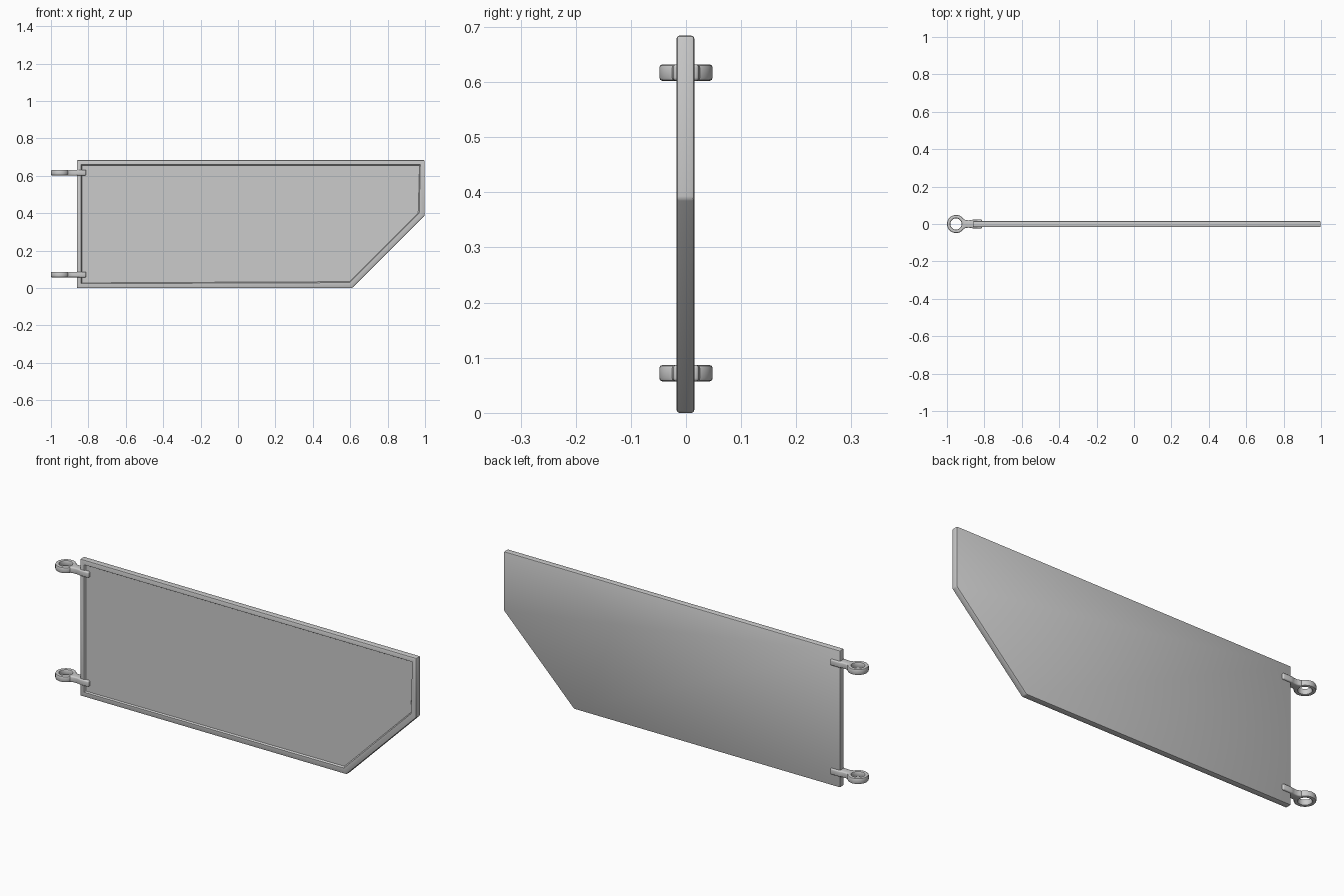
import bpy, bmesh, math

if "Cube" in bpy.data.objects:
    bpy.data.objects.remove(bpy.data.objects["Cube"])


def finish(bm, name):
    bmesh.ops.recalc_face_normals(bm, faces=bm.faces)
    me = bpy.data.meshes.new(name)
    bm.to_mesh(me)
    bm.free()
    ob = bpy.data.objects.new(name, me)
    bpy.context.collection.objects.link(ob)
    bpy.ops.object.select_all(action='DESELECT')
    ob.select_set(True)
    bpy.context.view_layer.objects.active = ob
    bpy.ops.object.shade_smooth_by_angle(angle=math.radians(35))
    return ob


def prism(points, offset, bevel, segments):
    """Extrude a 3D outline by an offset vector and round its edges."""
    bm = bmesh.new()
    face = bm.faces.new([bm.verts.new(p) for p in points])
    ext = bmesh.ops.extrude_face_region(bm, geom=[face], use_keep_orig=True)
    verts = [g for g in ext["geom"] if isinstance(g, bmesh.types.BMVert)]
    bmesh.ops.translate(bm, verts=verts, vec=offset)
    bmesh.ops.recalc_face_normals(bm, faces=bm.faces)
    bmesh.ops.bevel(bm, geom=bm.edges[:], offset=bevel, segments=segments,
                    profile=0.5, affect='EDGES')
    return bm


# Gate panel with clipped lower corner and a recessed front
outline = [(-0.862, 0), (0.61, 0), (0.998, 0.388), (0.998, 0.684), (-0.862, 0.684)]
bm = prism([(x, -0.017, z) for x, z in outline], (0, 0.032, 0), 0.005, 2)
bm.normal_update()
front = max((f for f in bm.faces if f.normal.y < -0.9), key=lambda f: f.calc_area())
bmesh.ops.inset_individual(bm, faces=[front], thickness=0.026, depth=0)
bmesh.ops.inset_individual(bm, faces=[front], thickness=0.006, depth=-0.007)
finish(bm, "gate_panel")


# Hinge eye: rounded rectangular section swept round a circle
def hinge_eye(name, z):
    ri, ro, h, c = 0.030, 0.0485, 0.015, 0.006
    section = [(ri + c, -h), (ro - c, -h), (ro - c * .3, -h + c * .3), (ro, -h + c),
               (ro, h - c), (ro - c * .3, h - c * .3), (ro - c, h), (ri + c, h),
               (ri + c * .3, h - c * .3), (ri, h - c), (ri, c - h), (ri + c * .3, c * .3 - h)]
    n = 32
    bm = bmesh.new()
    rings = []
    for i in range(n):
        a = 2 * math.pi * i / n
        rings.append([bm.verts.new((-0.9515 + r * math.cos(a), r * math.sin(a), z + dz))
                      for r, dz in section])
    m = len(section)
    for i in range(n):
        p, q = rings[i], rings[(i + 1) % n]
        for j in range(m):
            bm.faces.new((p[j], q[j], q[(j + 1) % m], p[(j + 1) % m]))
    finish(bm, name)


# Hinge arm: tapering neck that widens to clasp both sides of the panel
def hinge_arm(name, z):
    half = [(-0.916, 0.027), (-0.895, 0.020), (-0.875, 0.020), (-0.862, 0.0235), (-0.812, 0.0235)]
    pts = [(x, -y, z - 0.015) for x, y in half]
    pts += [(x, y, z - 0.015) for x, y in reversed(half)]
    finish(prism(pts, (0, 0, 0.03), 0.006, 3), name)


for label, z in (("lower", 0.072), ("upper", 0.617)):
    hinge_eye(label + "_hinge_eye", z)
    hinge_arm(label + "_hinge_arm", z)
